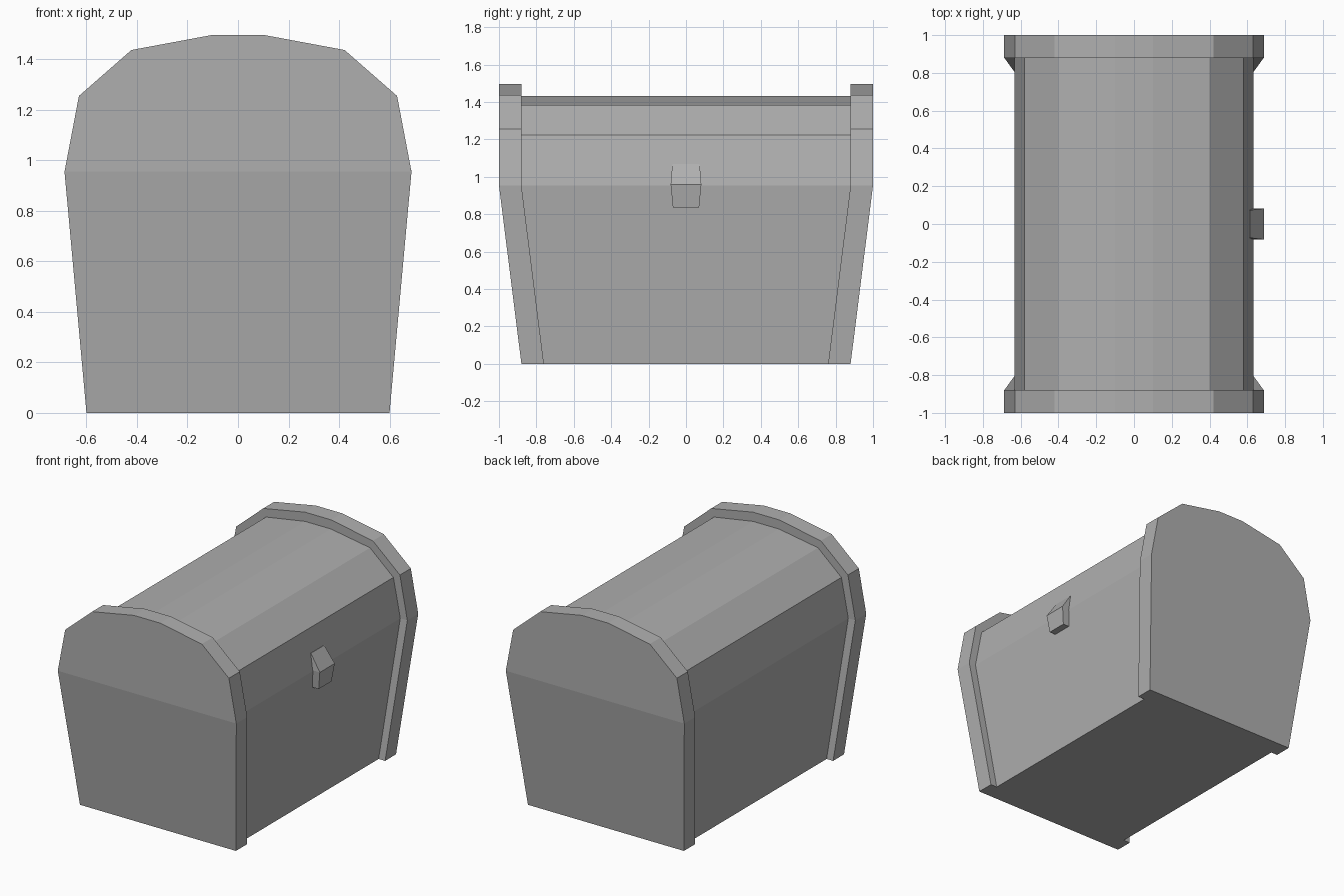
import bpy, bmesh

if "Cube" in bpy.data.objects:
    bpy.data.objects.remove(bpy.data.objects["Cube"])

SEAM = 0.955   # height where the base meets the lid

# Dark grey finish shared by all parts
grey = bpy.data.materials.new("dark_grey")
grey.diffuse_color = (0.43, 0.43, 0.43, 1)
grey.use_nodes = True
grey.node_tree.nodes["Principled BSDF"].inputs["Base Color"].default_value = grey.diffuse_color


def make_object(name, verts, faces):
    bm = bmesh.new()
    vs = [bm.verts.new(v) for v in verts]
    for f in faces:
        face = bm.faces.new([vs[i] for i in f])
        if face.calc_area() < 1e-6:
            bm.faces.remove(face)
    mesh = bpy.data.meshes.new(name)
    bm.to_mesh(mesh)
    bm.free()
    mesh.materials.append(grey)
    obj = bpy.data.objects.new(name, mesh)
    bpy.context.collection.objects.link(obj)
    return obj


def ring(half, y, top_first):
    """Mirror a half profile into a full one; ends lean inwards below the seam."""
    left = [(-x, z) for x, z in half]
    full = half + left[::-1] if top_first else left + half[::-1]
    s = 1 if y > 0 else -1
    return [(x, y - s * 0.12 * max(0, 1 - z / SEAM), z) for x, z in full]


def shell(name, outer, inner, top_first):
    """Loft raised end band, recessed middle, raised end band, with end caps."""
    rows = [(outer, -1), (outer, -0.88), (inner, -0.88),
            (inner, 0.88), (outer, 0.88), (outer, 1)]
    rings = [ring(p, y, top_first) for p, y in rows]
    n = len(rings[0])
    faces = [(i * n + j, (i + 1) * n + j, (i + 1) * n + j + 1, i * n + j + 1)
             for i in range(len(rings) - 1) for j in range(n - 1)]
    last = (len(rings) - 1) * n
    faces += [tuple(range(n)), tuple(range(last + n - 1, last - 1, -1))]
    return make_object(name, [v for r in rings for v in r], faces)


# Tapered chest base
shell("chest_base",
      [(0.687, SEAM), (0.60, 0)],
      [(0.633, SEAM), (0.55, 0)], False)

# Faceted barrel lid
shell("chest_lid",
      [(0.687, SEAM), (0.63, 1.255), (0.422, 1.437), (0.10, 1.497)],
      [(0.633, SEAM), (0.58, 1.225), (0.40, 1.383), (0.10, 1.433)], True)

# Wedge latch on the right side: back edge, front edge and half width per level
levels = [(0.62, 0.67, 0.07, 0.835), (0.625, 0.687, 0.082, 0.96), (0.605, 0.613, 0.073, 1.07)]
verts = []
for back, front, w, z in levels:
    verts += [(back, -w, z), (front, -w, z), (front, w, z), (back, w, z)]
faces = [(3, 2, 1, 0), (8, 9, 10, 11)]
for k in (0, 4):
    faces += [(k + j, k + (j + 1) % 4, k + 4 + (j + 1) % 4, k + 4 + j) for j in range(4)]
make_object("latch", verts, faces)
